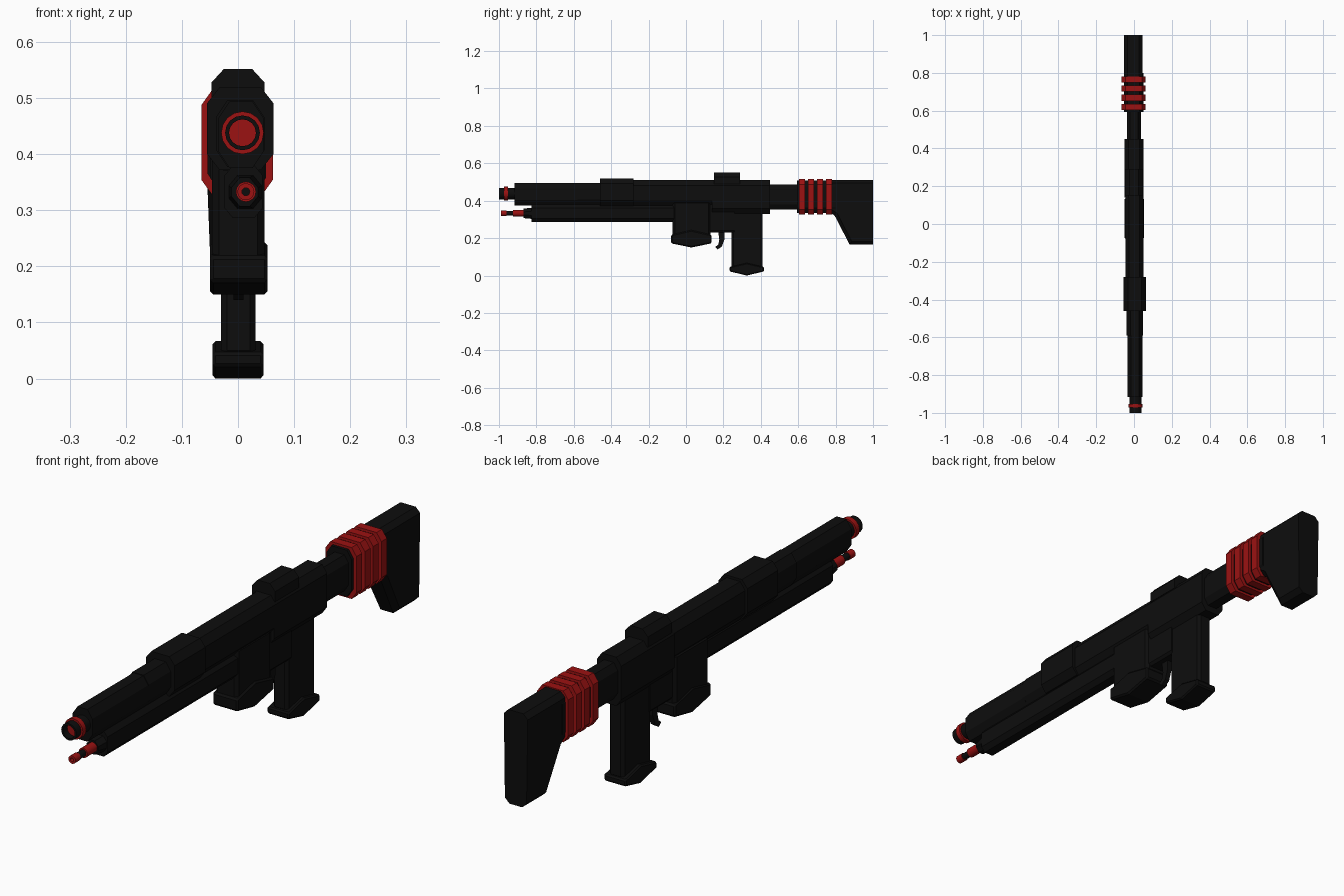
import bpy, bmesh, math

if "Cube" in bpy.data.objects:
    bpy.data.objects.remove(bpy.data.objects["Cube"])


def material(name, color):
    m = bpy.data.materials.new(name)
    m.diffuse_color = color
    m.use_nodes = True
    m.node_tree.nodes["Principled BSDF"].inputs["Base Color"].default_value = m.diffuse_color
    return m


BLACK = material("black", (0.004, 0.004, 0.004, 1))
RED = material("red", (0.33, 0.006, 0.006, 1))


def make(name, bm, mat):
    bmesh.ops.recalc_face_normals(bm, faces=bm.faces)
    me = bpy.data.meshes.new(name)
    bm.to_mesh(me)
    bm.free()
    me.materials.append(mat)
    ob = bpy.data.objects.new(name, me)
    bpy.context.collection.objects.link(ob)
    return ob


def loft(name, rings, mat=BLACK, closed=False):
    """Skin matching point rings, capped at both ends unless closed."""
    bm = bmesh.new()
    vs = [[bm.verts.new(p) for p in r] for r in rings]
    n = len(vs[0])
    pairs = list(zip(vs, vs[1:])) + ([(vs[-1], vs[0])] if closed else [])
    for a, b in pairs:
        for i in range(n):
            j = (i + 1) % n
            bm.faces.new((a[i], a[j], b[j], b[i]))
    if not closed:
        bm.faces.new(vs[0])
        bm.faces.new(vs[-1])
    return make(name, bm, mat)


def octagon(a0, a1, b0, b1, ca, cb):
    return [(a0 + ca, b0), (a1 - ca, b0), (a1, b0 + cb), (a1, b1 - cb),
            (a1 - ca, b1), (a0 + ca, b1), (a0, b1 - cb), (a0, b0 + cb)]


def bar(name, y0, y1, x0, x1, z0, z1, cx, cz, mat=BLACK):
    """Chamfered bar running along y."""
    o = octagon(x0, x1, z0, z1, cx, cz)
    return loft(name, [[(x, y, z) for x, z in o] for y in (y0, y1)], mat)


def slab(name, profile, x0, x1, chamfer=0.0, mat=BLACK):
    """Side profile (y, z) extruded across x, with optional edge chamfer."""
    ob = loft(name, [[(x, y, z) for y, z in profile] for x in (x0, x1)], mat)
    if chamfer:
        b = ob.modifiers.new("chamfer", "BEVEL")
        b.width, b.segments = chamfer, 1
    return ob


def tube(name, x, z, spans, mat, closed=False, n=16):
    """Turned part along y from (y, radius) pairs."""
    ob = loft(name, [[(x + r * math.cos(2 * math.pi * i / n), y,
                       z + r * math.sin(2 * math.pi * i / n))
                      for i in range(n)] for y, r in spans], mat, closed)
    for p in ob.data.polygons:
        p.use_smooth = len(p.vertices) == 4
    bpy.context.view_layer.objects.active = ob
    ob.select_set(True)
    bpy.ops.object.shade_smooth_by_angle(angle=math.radians(30))
    ob.select_set(False)
    return ob


# Muzzle: open black tube, red bore floor and red collar
MX, MZ = 0.008, 0.438
tube("muzzle", MX, MZ, [(-1, .031), (-.9, .031), (-.9, .024), (-1, .024)], BLACK, True)
tube("muzzle_bore", MX, MZ, [(-.975, .0245), (-.91, .0245)], RED)
tube("muzzle_collar", MX, MZ, [(-.972, .038), (-.952, .038)], RED)

# Lower nozzle: red tip, black neck, red sleeve
NX, NZ = 0.014, 0.333
tube("nozzle_tip", NX, NZ, [(-.99, .015), (-.96, .015), (-.96, .007), (-.99, .007)], RED, True)
tube("nozzle_neck", NX, NZ, [(-.975, .0125), (-.90, .0125)], BLACK)
tube("nozzle_sleeve", NX, NZ, [(-.925, .018), (-.86, .018)], RED)

# Barrel shroud, heat sleeve and lower fore-end
bar("barrel_shroud", -.917, -.58, -.035, .046, .375, .494, .02, .03)
bar("barrel_shroud_rear", -.59, -.44, -.039, .047, .377, .496, .02, .03)
bar("heat_sleeve", -.46, -.28, -.055, .063, .372, .519, .022, .028)
fore = [(-.868, -.012, .036, .307, .358), (-.826, -.016, .042, .303, .362),
        (-.826, -.024, .044, .286, .38), (-.05, -.024, .044, .286, .38)]
loft("lower_fore_end", [[(x, y, z) for x, z in octagon(x0, x1, z0, z1, .015, .018)]
                        for y, x0, x1, z0, z1 in fore])

# Receiver and housings
bar("receiver", -.29, .16, -.046, .05, .37, .51, .02, .028)
bar("receiver_rear", .14, .45, -.05, .05, .33, .51, .02, .028)
bar("trigger_housing", .12, .26, -.035, .037, .231, .40, .008, .01)
loft("top_block", [[(x, y, z) for x, z in [(-.047, .49), (-.047, .528), (-.025, .552),
                                           (.025, .552), (.047, .528), (.047, .49)]]
                   for y in (.15, .29)])

# Magazine with flared base, both with a V-shaped underside
slab("magazine", [(-.072, .40), (-.072, .20), (.03, .165), (.131, .20), (.131, .40)],
     -.046, .047, .012)
slab("magazine_base", [(-.079, .218), (-.079, .172), (.028, .15), (.137, .172),
                       (.137, .218), (.028, .243)], -.05, .053, .006)

# Trigger
slab("trigger", [(.172, .24), (.206, .24), (.206, .195), (.192, .155), (.17, .14),
                 (.156, .152), (.172, .165), (.178, .19)], -.008, .01)

# Grip with flared base
slab("grip", [(.243, .36), (.243, .04), (.325, .02), (.41, .04), (.41, .36)],
     -.03, .031, .01)
slab("grip_base", [(.233, .046), (.233, .022), (.325, 0), (.417, .022),
                   (.417, .046), (.325, .067)], -.045, .045, .005)

# Stock neck, ribbed collar and butt
bar("stock_neck", .43, .61, -.036, .036, .354, .488, .016, .025)
bar("collar_core", .593, .80, -.054, .05, .335, .507, .02, .03)
for i in range(4):
    y = .62 + i * .0485
    bar(f"collar_rib_{i + 1}", y - .016, y + .016, -.065, .062, .326, .516, .02, .028, RED)
slab("stock_butt", [(.78, .512), (.78, .33), (.795, .32), (.875, .165), (1, .165), (1, .512)],
     -.053, .045).data.update()
butt = bpy.data.objects["stock_butt"]
bm = bmesh.new()
bm.from_mesh(butt.data)
for v in bm.verts:
    if v.co.z < .25:
        v.co.x *= .9
edges = [e for e in bm.edges if abs(e.verts[0].co.x - e.verts[1].co.x) < .02
         and min(v.co.y for v in e.verts) > .779
         and (min(v.co.z for v in e.verts) > .5 or max(v.co.z for v in e.verts) < .331)]
bmesh.ops.bevel(bm, geom=edges, offset=.018, segments=1, affect='EDGES')
bm.to_mesh(butt.data)
bm.free()
